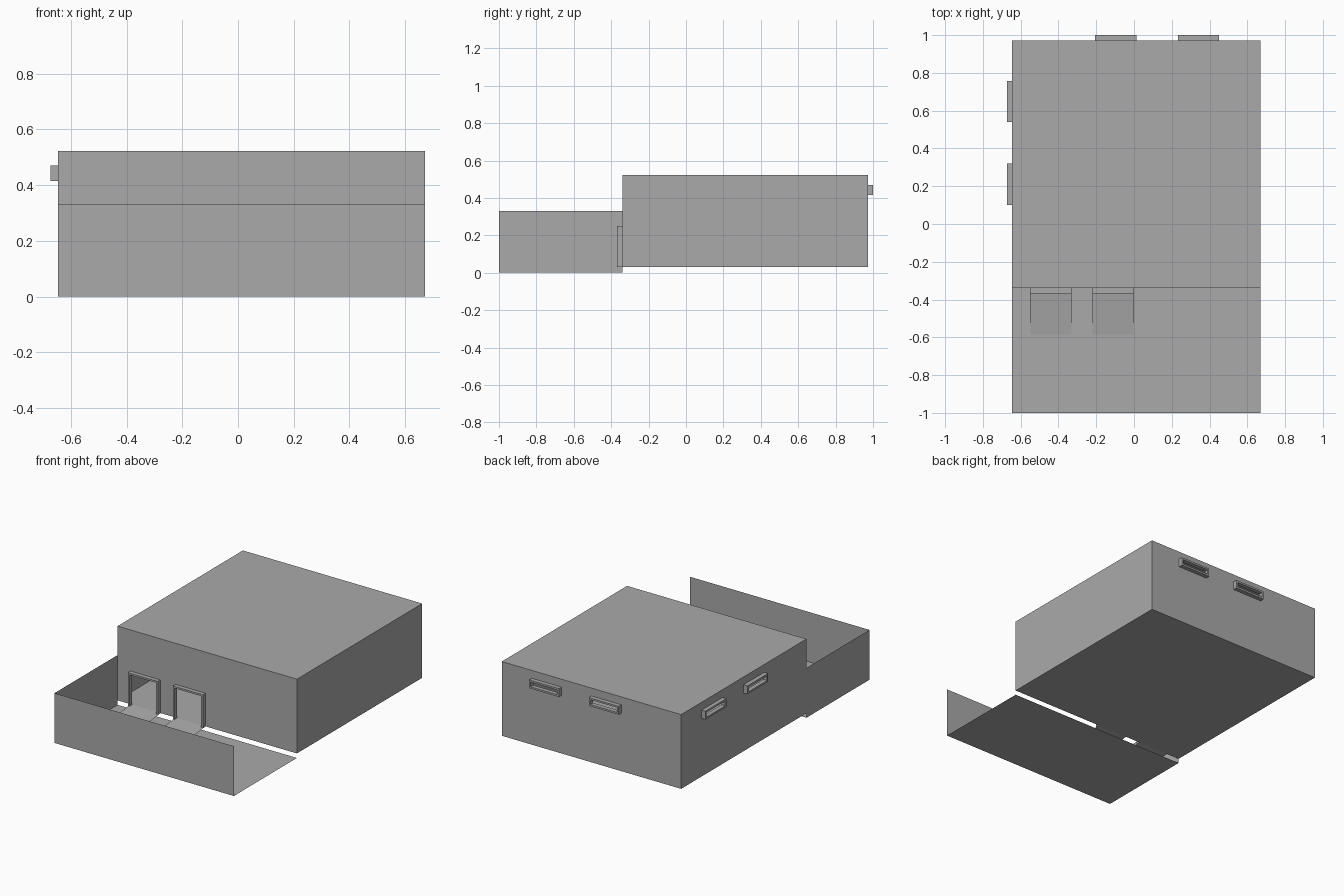
import bpy, bmesh
from mathutils import Vector

if "Cube" in bpy.data.objects:
    bpy.data.objects.remove(bpy.data.objects["Cube"])

X0, X1 = -0.645, 0.67          # shared side planes
YF, YM, YB = -1.0, -0.34, 0.972  # yard front, building front, building back
Z0, Z1, ZY = 0.03, 0.522, 0.33   # building floor, roof, yard wall top
PROUD = 0.028                  # how far frames stick out
T = 0.012                      # frame thickness
DOORS = [(-0.55, -0.33), (-0.22, 0.0)]
BACK_WINDOWS = [(-0.207, 0.012), (0.232, 0.451)]
LEFT_WINDOWS = [(0.1, 0.319), (0.539, 0.758)]
WZ = (0.415, 0.47)
DZ = (Z0, 0.25)

grey = bpy.data.materials.new("plain_grey")
grey.diffuse_color = (0.4, 0.4, 0.4, 1)
grey.use_nodes = True
grey.node_tree.nodes["Principled BSDF"].inputs["Base Color"].default_value = grey.diffuse_color


def finish(name, bm):
    bmesh.ops.remove_doubles(bm, verts=bm.verts, dist=1e-5)
    me = bpy.data.meshes.new(name)
    bm.to_mesh(me)
    bm.free()
    me.materials.append(grey)
    ob = bpy.data.objects.new(name, me)
    bpy.context.collection.objects.link(ob)


def quad(bm, *pts):
    bm.faces.new([bm.verts.new(p) for p in pts])


def sheet(name, place, u, v, holes=(), flip=False):
    """Thin wall over ranges u, v with rectangular holes; place maps (u, v) to 3D."""
    bm = bmesh.new()
    us = sorted({*u, *(a for h in holes for a in h[0])})
    vs = sorted({*v, *(a for h in holes for a in h[1])})
    for a, b in zip(us, us[1:]):
        for c, d in zip(vs, vs[1:]):
            m, n = (a + b) / 2, (c + d) / 2
            if any(h[0][0] < m < h[0][1] and h[1][0] < n < h[1][1] for h in holes):
                continue
            pts = [place(a, c), place(b, c), place(b, d), place(a, d)]
            quad(bm, *(pts[::-1] if flip else pts))
    finish(name, bm)


def box(bm, lo, hi):
    c = [(p + q) / 2 for p, q in zip(lo, hi)]
    vs = bmesh.ops.create_cube(bm, size=1)["verts"]
    for w in vs:
        w.co = Vector([c[i] + w.co[i] * (hi[i] - lo[i]) for i in range(3)])


def frame(name, axis, depth, span, z, sill=True):
    """Rectangular surround; axis is the direction the span runs along."""
    bm = bmesh.new()
    (a, b), (c, d) = span, z
    bars = [(a, a + T, c, d), (b - T, b, c, d), (a + T, b - T, d - T, d)]
    if sill:
        bars.append((a + T, b - T, c, c + T))
    for p, q, r, s in bars:
        if axis == "x":
            box(bm, (p, depth[0], r), (q, depth[1], s))
        else:
            box(bm, (depth[0], p, r), (depth[1], q, s))
    finish(name, bm)


def hole(span, z, sill=True):
    return ((span[0] + T, span[1] - T), (z[0] + (T if sill else 0), z[1] - T))


# building shell
sheet("building_front", lambda u, v: (u, YM, v), (X0, X1), (Z0, Z1),
      [hole(s, DZ, False) for s in DOORS])
sheet("building_back", lambda u, v: (u, YB, v), (X0, X1), (Z0, Z1),
      [hole(s, WZ) for s in BACK_WINDOWS], True)
sheet("building_left", lambda u, v: (X0, u, v), (YM, YB), (Z0, Z1),
      [hole(s, WZ) for s in LEFT_WINDOWS], True)
sheet("building_right", lambda u, v: (X1, u, v), (YM, YB), (Z0, Z1))
sheet("building_floor", lambda u, v: (u, v, Z0), (X0, X1), (YM, YB))
sheet("roof", lambda u, v: (u, v, Z1), (X0, X1), (YM, YB))

# yard: floor, front wall and left wall, open on the right
sheet("yard_floor", lambda u, v: (u, v, 0), (X0, X1), (YF, YM))
sheet("yard_front_wall", lambda u, v: (u, YF, v), (X0, X1), (0, ZY))
sheet("yard_left_wall", lambda u, v: (X0, u, v), (YF, YM), (0, ZY), flip=True)

# doorways with ramps down to the yard
for i, s in enumerate(DOORS, 1):
    frame(f"door_frame_{i}", "x", (YM - PROUD, YM), s, DZ, False)
    bm = bmesh.new()
    quad(bm, (s[0], -0.585, 0.0005), (s[1], -0.585, 0.0005), (s[1], YM, Z0), (s[0], YM, Z0))
    finish(f"ramp_{i}", bm)

# windows
for i, s in enumerate(BACK_WINDOWS, 1):
    frame(f"back_window_frame_{i}", "x", (YB, YB + PROUD), s, WZ)
for i, s in enumerate(LEFT_WINDOWS, 1):
    frame(f"left_window_frame_{i}", "y", (X0 - PROUD, X0), s, WZ)
